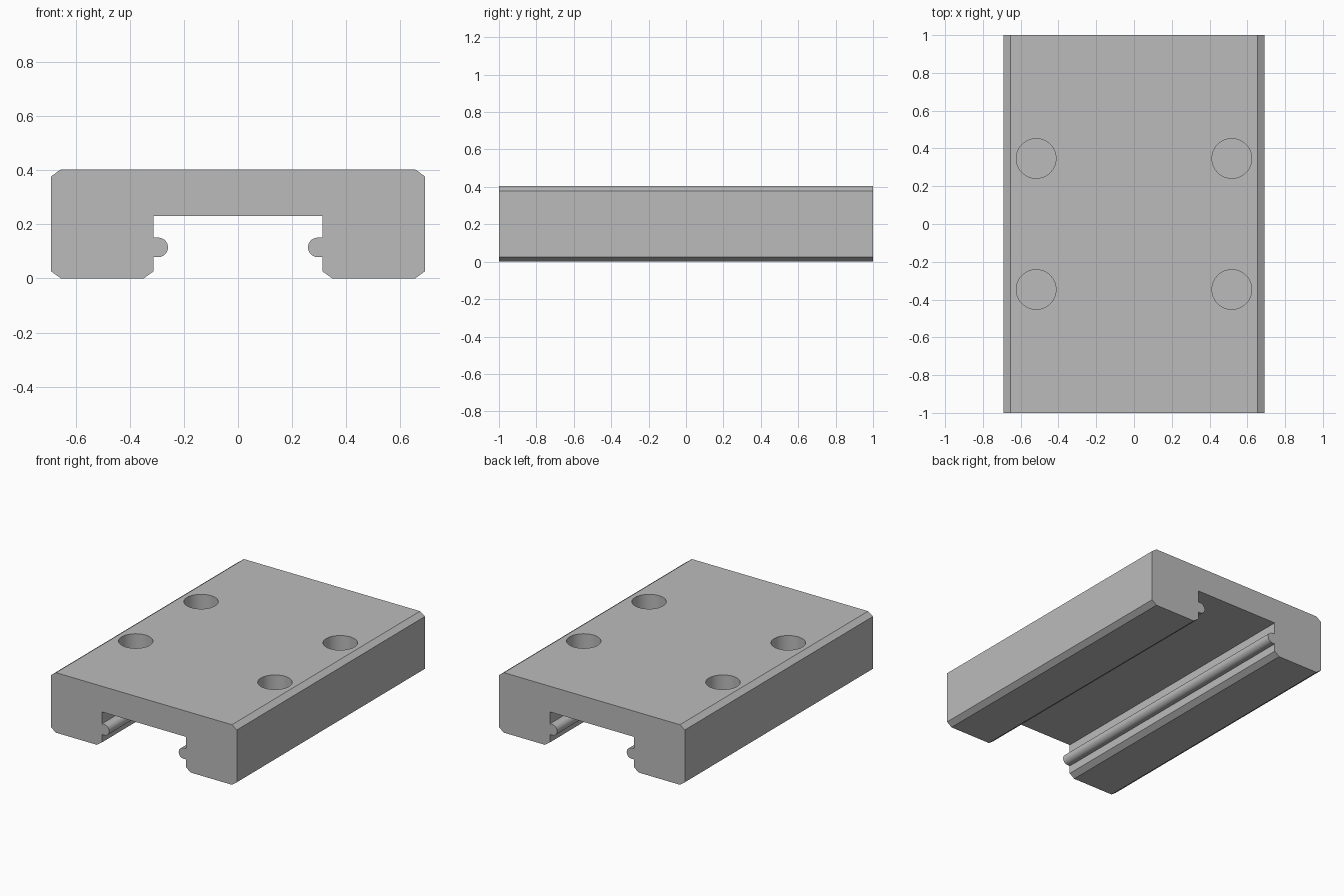
import bpy
import bmesh
from math import sin, cos, pi

cube = bpy.data.objects.get("Cube")
if cube:
    bpy.data.objects.remove(cube, do_unlink=True)

grey = bpy.data.materials.new("grey_metal")
grey.use_nodes = True
colour = (0.5, 0.5, 0.5, 1)
grey.diffuse_color = colour
grey.node_tree.nodes["Principled BSDF"].inputs["Base Color"].default_value = colour

HALF_W, HALF_L, HEIGHT = 0.691, 1.0, 0.404
INNER, ROOF = 0.313, 0.231          # channel wall and ceiling
CX, CZ = 0.036, 0.026               # chamfer size
RIB_Z, RIB_R, RIB_X = 0.115, 0.036, 0.295
HOLE_X, HOLE_Y, HOLE_R, HOLE_DEPTH = 0.518, 0.347, 0.105, 0.2


def new_object(name, bm):
    bmesh.ops.recalc_face_normals(bm, faces=bm.faces)
    mesh = bpy.data.meshes.new(name)
    bm.to_mesh(mesh)
    bm.free()
    obj = bpy.data.objects.new(name, mesh)
    bpy.context.collection.objects.link(obj)
    mesh.materials.append(grey)
    return obj


# Half cross-section on +x, from channel ceiling around to top chamfer
half = [(INNER, ROOF), (INNER, RIB_Z + RIB_R)]
steps = 20
for i in range(steps + 1):
    a = pi / 2 + pi * i / steps
    half.append((RIB_X + RIB_R * cos(a), RIB_Z + RIB_R * sin(a)))
half += [(INNER, RIB_Z - RIB_R), (INNER, CZ), (INNER + CX, 0),
         (HALF_W - CX, 0), (HALF_W, CZ),
         (HALF_W, HEIGHT - CZ), (HALF_W - CX, HEIGHT)]
profile = half + [(-x, z) for x, z in reversed(half)]

# Carriage body: the section extruded along y
bm = bmesh.new()
face = bm.faces.new([bm.verts.new((x, -HALF_L, z)) for x, z in profile])
ext = bmesh.ops.extrude_face_region(bm, geom=[face])
verts = [g for g in ext["geom"] if isinstance(g, bmesh.types.BMVert)]
bmesh.ops.translate(bm, verts=verts, vec=(0, 2 * HALF_L, 0))
body = new_object("carriage_body", bm)

# Blind mounting holes
bm = bmesh.new()
for sx in (-1, 1):
    for sy in (-1, 1):
        made = bmesh.ops.create_cone(bm, cap_ends=True, segments=64,
                                     radius1=HOLE_R, radius2=HOLE_R,
                                     depth=2 * HOLE_DEPTH)
        bmesh.ops.translate(bm, verts=made["verts"],
                            vec=(sx * HOLE_X, sy * HOLE_Y, HEIGHT))
cutter = new_object("hole_cutter", bm)

cut = body.modifiers.new("mounting_holes", 'BOOLEAN')
cut.object = cutter
cut.operation = 'DIFFERENCE'
cut.solver = 'EXACT'
bpy.ops.object.select_all(action='DESELECT')
bpy.context.view_layer.objects.active = body
body.select_set(True)
bpy.ops.object.modifier_apply(modifier=cut.name)
bpy.data.objects.remove(cutter, do_unlink=True)

# Smooth ribs and hole walls, crisp edges elsewhere
bpy.ops.object.shade_smooth_by_angle(angle=pi / 7)
